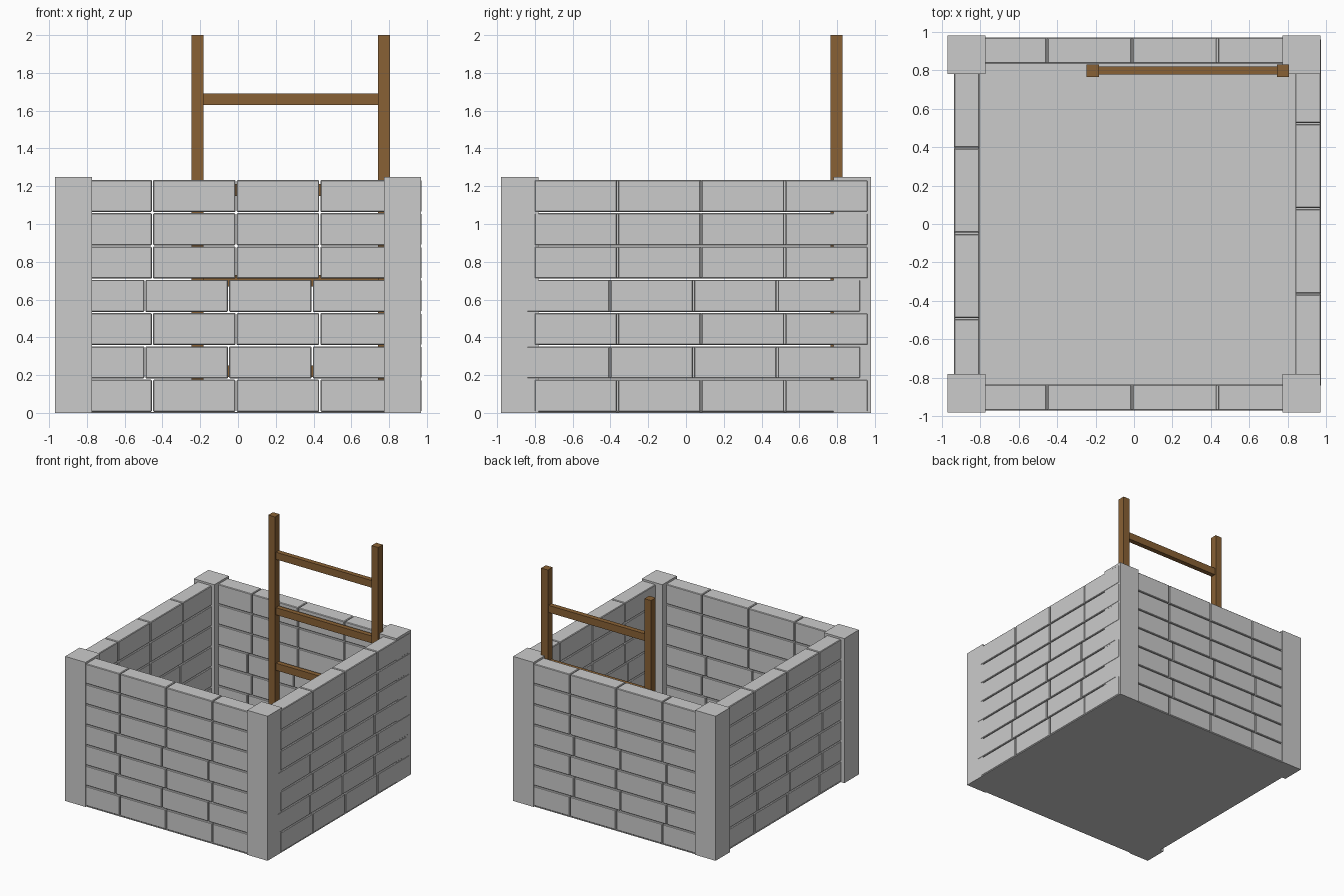
import bpy, bmesh

if "Cube" in bpy.data.objects:
    bpy.data.objects.remove(bpy.data.objects["Cube"])

wood = bpy.data.materials.new("wood")
wood.diffuse_color = (0.25, 0.12, 0.035, 1)
wood.use_nodes = True
wood.node_tree.nodes["Principled BSDF"].inputs["Base Color"].default_value = wood.diffuse_color


def boxes(name, bounds, bevel=0.0, mat=None):
    """One object made of boxes, each given as (x0, x1, y0, y1, z0, z1)."""
    bm = bmesh.new()
    for x0, x1, y0, y1, z0, z1 in bounds:
        for v in bmesh.ops.create_cube(bm, size=1)["verts"]:
            v.co = ((x0 + x1) / 2 + v.co.x * (x1 - x0),
                    (y0 + y1) / 2 + v.co.y * (y1 - y0),
                    (z0 + z1) / 2 + v.co.z * (z1 - z0))
    me = bpy.data.meshes.new(name)
    bm.to_mesh(me)
    bm.free()
    ob = bpy.data.objects.new(name, me)
    bpy.context.collection.objects.link(ob)
    if mat:
        me.materials.append(mat)
    if bevel:
        m = ob.modifiers.new("worn_edges", 'BEVEL')
        m.width = bevel
        m.segments = 1
    return ob


PITCH, LENGTH, GAP, ROWS = 0.1762, 0.443, 0.006, 7


def wall(name, axis, lo, hi, centre):
    """Seven courses of four bricks; courses 2 and 4 are shifted."""
    out = []
    for r in range(ROWS):
        z0 = 0.006 + r * PITCH
        start = centre - 2 * LENGTH - (0.04 if r in (1, 3) else 0)
        for i in range(4):
            a = start + i * LENGTH + GAP / 2
            b = a + LENGTH - GAP
            z1 = z0 + PITCH - GAP
            out.append((a, b, lo, hi, z0, z1) if axis == 'x'
                       else (lo, hi, a, b, z0, z1))
    return boxes(name, out, bevel=0.005)


# Brick walls
wall("front_wall_bricks", 'x', -0.97, -0.835, -0.01)
wall("back_wall_bricks", 'x', 0.835, 0.97, -0.01)
wall("right_wall_bricks", 'y', 0.838, 0.971, 0.08)
wall("left_wall_bricks", 'y', -0.935, -0.802, -0.048)

# Corner posts
for sy, fb in ((-1, "front"), (1, "back")):
    for sx, lr in ((-1, "left"), (1, "right")):
        xs = sorted((sx * 0.773, sx * 0.969))
        ys = sorted((sy * 0.78, sy * 0.979))
        boxes(f"{fb}_{lr}_corner_post", [(*xs, *ys, 0, 1.25)])

# Floor slab
boxes("floor", [(-0.935, 0.969, -0.97, 0.97, 0, 0.006)])

# Ladder leaning on the back wall
for name, x in (("ladder_left_rail", -0.214), ("ladder_right_rail", 0.774)):
    boxes(name, [(x - 0.032, x + 0.032, 0.765, 0.829, 0.004, 2.0)], mat=wood)
boxes("ladder_rungs", [(-0.19, 0.75, 0.777, 0.819, z - 0.031, z + 0.031)
                       for z in (0.22, 0.70, 1.18, 1.66)], mat=wood)
